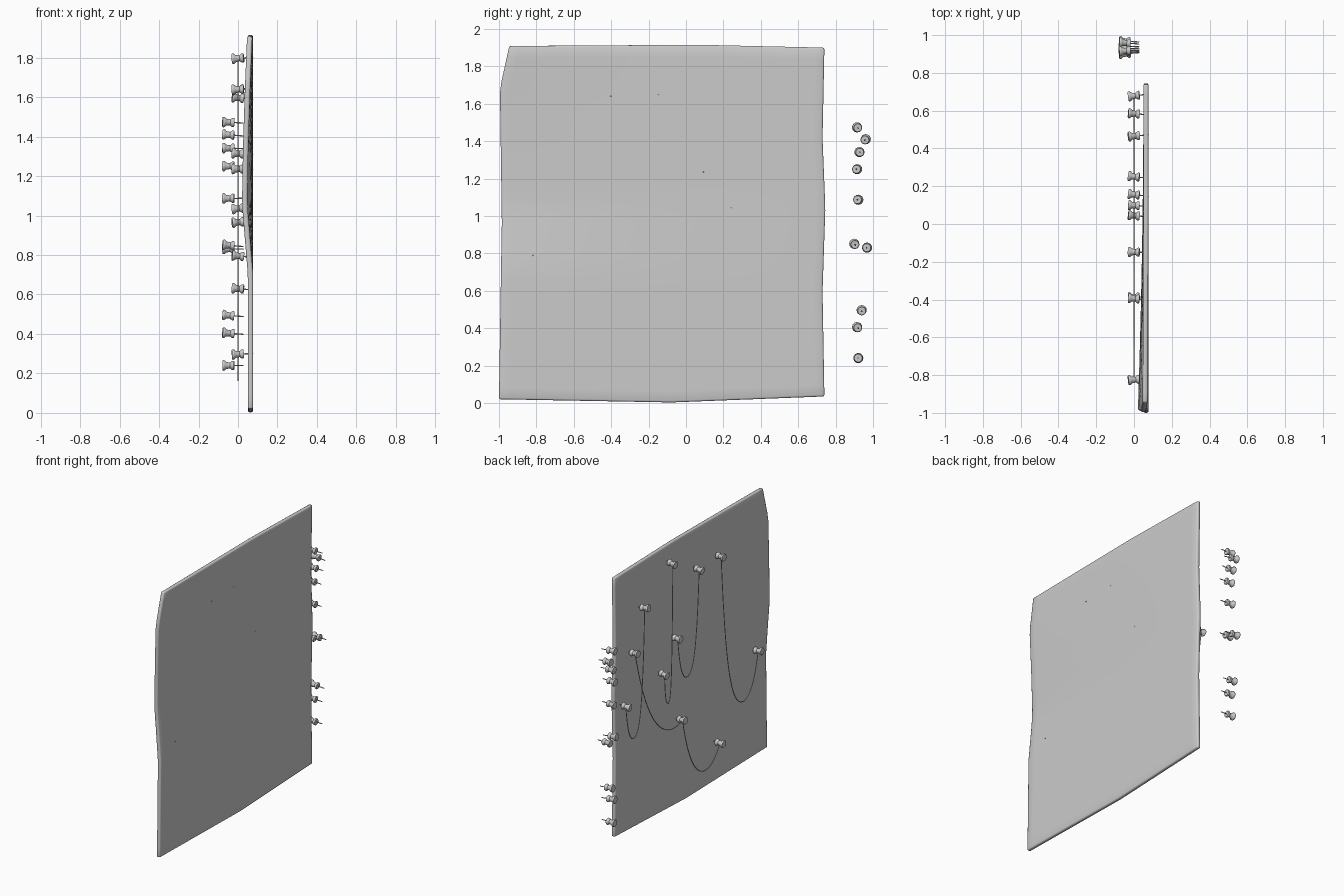
import bpy, bmesh, math, random
from mathutils import Matrix

random.seed(4)
cube = bpy.data.objects.get("Cube")
if cube:
    bpy.data.objects.remove(cube, do_unlink=True)

grey = bpy.data.materials.new("light grey")
grey.use_nodes = True
grey.diffuse_color = (0.6, 0.6, 0.6, 1)
grey.node_tree.nodes["Principled BSDF"].inputs["Base Color"].default_value = (0.6, 0.6, 0.6, 1)


def add(name, data):
    ob = bpy.data.objects.new(name, data)
    bpy.context.collection.objects.link(ob)
    if not data.materials:
        data.materials.append(grey)
    return ob


def to_mesh(name, bm):
    me = bpy.data.meshes.new(name)
    for f in bm.faces:
        f.smooth = True
    bm.to_mesh(me)
    bm.free()
    return me


def interp(points, t):
    for (a, p), (b, q) in zip(points, points[1:]):
        if t <= b:
            return p + (q - p) * max(0, (t - a) / (b - a))
    return points[-1][1]


# Sheet: wavy outline, front edge bowing towards the pins
FRONT = [(0, -1), (0.5, -0.985), (0.88, -0.995), (1, -0.945)]
BACK = [(0, 0.74), (0.3, 0.73), (0.54, 0.745), (0.74, 0.73), (1, 0.74)]
BOTTOM = [(0, 0.02), (0.53, 0.003), (1, 0.035)]
TOP = [(0, 1.908), (0.6, 1.915), (1, 1.9)]
BOW = [(0, 0), (0.36, 0), (0.55, 0.03), (0.7, 0.025), (0.85, 0.016), (1, 0.004)]
bm = bmesh.new()
bmesh.ops.create_grid(bm, x_segments=30, y_segments=30, size=0.5)
for v in bm.verts:
    s, t = v.co.x + 0.5, v.co.y + 0.5
    lo, hi = interp(BOTTOM, s), interp(TOP, s)
    near, far = interp(FRONT, t), interp(BACK, t)
    bow = interp(BOW, t) * (1 - s) ** 2
    v.co = (0.077 - bow, near + (far - near) * s, lo + (hi - lo) * t)
sheet = add("sheet", to_mesh("sheet", bm))
solid = sheet.modifiers.new("thickness", "SOLIDIFY")
solid.thickness = 0.027
solid.offset = -1
bev = sheet.modifiers.new("soft rim", "BEVEL")
bev.width = 0.009
bev.segments = 2
bev.limit_method = "ANGLE"
bev.angle_limit = math.radians(50)


# Pin: spool head and needle, turned about the x axis
def pin_mesh():
    profile = [(-0.031, 0), (-0.031, 0.024), (-0.027, 0.027), (-0.02, 0.026), (-0.012, 0.018),
               (0.008, 0.015), (0.018, 0.023), (0.025, 0.024), (0.029, 0.021), (0.029, 0.003),
               (0.072, 0.003), (0.079, 0)]
    bm = bmesh.new()
    verts = [bm.verts.new((x, r, 0)) for x, r in profile]
    edges = [bm.edges.new(pair) for pair in zip(verts, verts[1:])]
    bmesh.ops.spin(bm, geom=verts + edges, cent=(0, 0, 0), axis=(1, 0, 0),
                   angle=math.tau, steps=16, use_duplicate=False)
    bmesh.ops.remove_doubles(bm, verts=bm.verts, dist=0.0002)
    bmesh.ops.recalc_face_normals(bm, faces=bm.faces)
    me = to_mesh("pin", bm)
    me.set_sharp_from_angle(angle=math.radians(45))
    return me


pin = pin_mesh()


def place_pin(name, x, y, z, tilt):
    ob = add(name, pin)
    # the needle tip stays fixed while the head leans
    tip = Matrix.Translation((0.05, 0, 0))
    turn = (Matrix.Rotation(random.uniform(-tilt, tilt), 4, "Y")
            @ Matrix.Rotation(random.uniform(-tilt, tilt), 4, "Z"))
    ob.matrix_world = Matrix.Translation((x, y, z)) @ tip @ turn @ tip.inverted()


stuck = [(0.15, 1.80), (-0.40, 1.64), (-0.15, 1.645), (0.47, 1.59), (0.58, 1.31), (0.095, 1.235),
         (0.245, 1.04), (0.685, 0.97), (-0.82, 0.79), (0.04, 0.625), (-0.385, 0.30)]
for i, (y, z) in enumerate(stuck):
    place_pin(f"stuck_pin_{i + 1}", 0, y, z, 0.15)

# Row of spare pins beside the sheet
spare = [(0.92, 1.47), (0.955, 1.405), (0.93, 1.34), (0.91, 1.25), (0.915, 1.087),
         (0.905, 0.845), (0.965, 0.83), (0.94, 0.49), (0.92, 0.40), (0.92, 0.24)]
for i, (y, z) in enumerate(spare):
    place_pin(f"spare_pin_{i + 1}", -0.048, y, z, 0.1)


# Strings: catenaries hanging between two pins down to a lowest height
def string(name, start, end, low):
    (y1, z1), (y2, z2) = sorted((start, end))
    span = y2 - y1

    def reach(a, h):
        return a * math.acosh(1 + h / a)

    lo, hi = 0.0005, 3
    for _ in range(50):
        a = (lo + hi) / 2
        if reach(a, z1 - low) + reach(a, z2 - low) < span:
            lo = a
        else:
            hi = a
    mid = y1 + reach(a, z1 - low)
    cu = bpy.data.curves.new(name, "CURVE")
    cu.dimensions = "3D"
    cu.bevel_depth = 0.003
    cu.bevel_resolution = 1
    cu.use_fill_caps = True
    sp = cu.splines.new("POLY")
    n = 40
    sp.points.add(n)
    # even steps along the curve length
    s1, s2 = math.sinh((y1 - mid) / a), math.sinh((y2 - mid) / a)
    for i, p in enumerate(sp.points):
        u = math.asinh(s1 + (s2 - s1) * i / n)
        p.co = (0, mid + a * u, low + a * (math.cosh(u) - 1), 1)
    add(name, cu)


links = [(1, 8, 0.495), (2, 5, 0.915), (0, 6, 0.805), (3, 7, 0.705), (4, 9, 0.605), (9, 10, 0.165)]
for i, (a, b, low) in enumerate(links):
    string(f"string_{i + 1}", stuck[a], stuck[b], low)
